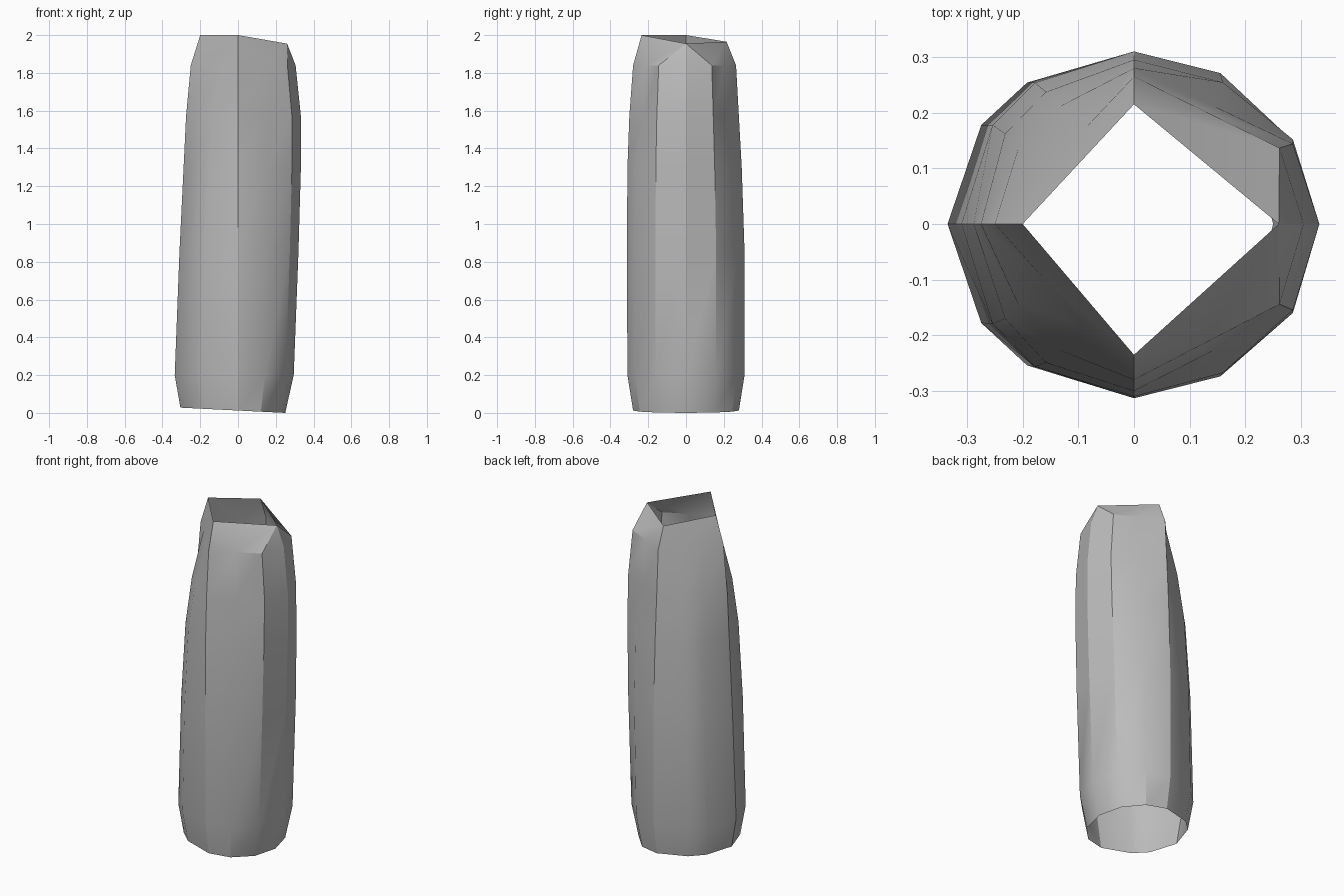
import bpy
import bmesh
from math import cos, sin, radians
from mathutils import Vector

if "Cube" in bpy.data.objects:
    bpy.data.objects.remove(bpy.data.objects["Cube"], do_unlink=True)

# Flat grey material
grey = bpy.data.materials.new("plain_grey")
grey.use_nodes = True
colour = (0.5, 0.5, 0.5, 1.0)
grey.diffuse_color = colour
grey.node_tree.nodes["Principled BSDF"].inputs["Base Color"].default_value = colour

# Compass angles of one half of the twelve-sided section, right to left
HALF = [0, 31, 61, 90, 125, 145, 180]

# Rings: height, left, right, front and back reach, flattening on right and left
RINGS = [
    (0.01, 0.305, 0.25, 0.28, 0.28, 0, 0),
    (0.20, 0.335, 0.295, 0.31, 0.31, 0, 0),
    (0.85, 0.31, 0.32, 0.313, 0.31, 0, 0),
    (1.30, 0.288, 0.333, 0.31, 0.295, 0.1, 0.1),
    (1.57, 0.275, 0.333, 0.30, 0.28, 1, 0.4),
    (1.84, 0.25, 0.305, 0.28, 0.265, 1, 1),
]


def half_section(left, right, reach, flat_right, flat_left):
    """Half outline as (x, y) points, corners pulled onto straight chords."""
    pts = [Vector((cos(radians(a)) * (right if a < 90 else left),
                   sin(radians(a)) * reach)) for a in HALF]
    pts[2] = pts[2].lerp((pts[1] + pts[3]) / 2, flat_right)
    for i in (4, 5):
        chord = pts[3].lerp(pts[6], (i - 3) / 3)
        pts[i] = pts[i].lerp(chord, flat_left)
    return pts


def full_ring(z, left, right, front, back, flat_right, flat_left):
    rear = half_section(left, right, back, flat_right, flat_left)
    fore = half_section(left, right, front, flat_right, flat_left)
    ring = [(p.x, p.y, z) for p in rear]
    ring += [(p.x, -p.y, z) for p in reversed(fore[1:-1])]
    return ring


rings = [full_ring(*row) for row in RINGS]

# The bottom rim slopes gently down to the right
rings[0] = [(x, y, (0.25 - x) * 0.05) for x, y, z in rings[0]]

# The top rim narrows to a tilted diamond; its corners are shared
right_tip, back_tip = (0.26, 0, 1.955), (0, 0.215, 1.965)
left_tip, front_tip = (-0.2, 0, 2), (0, -0.235, 2)
rings.append([right_tip] * 2 + [back_tip] * 3 + [left_tip] * 3
             + [front_tip] * 3 + [right_tip])

# Open tube skinned between the rings
bm = bmesh.new()
loops = [[bm.verts.new(p) for p in ring] for ring in rings]
count = len(loops[0])
for low, high in zip(loops, loops[1:]):
    for i in range(count):
        j = (i + 1) % count
        bm.faces.new((low[i], low[j], high[j], high[i]))
bmesh.ops.remove_doubles(bm, verts=bm.verts, dist=0.0005)
bmesh.ops.recalc_face_normals(bm, faces=bm.faces)
mesh = bpy.data.meshes.new("tapered_tube")
bm.to_mesh(mesh)
bm.free()
mesh.materials.append(grey)

tube = bpy.data.objects.new("tapered_tube", mesh)
bpy.context.collection.objects.link(tube)
bpy.ops.object.select_all(action="DESELECT")
tube.select_set(True)
bpy.context.view_layer.objects.active = tube
bpy.ops.object.shade_smooth_by_angle(angle=radians(30))
